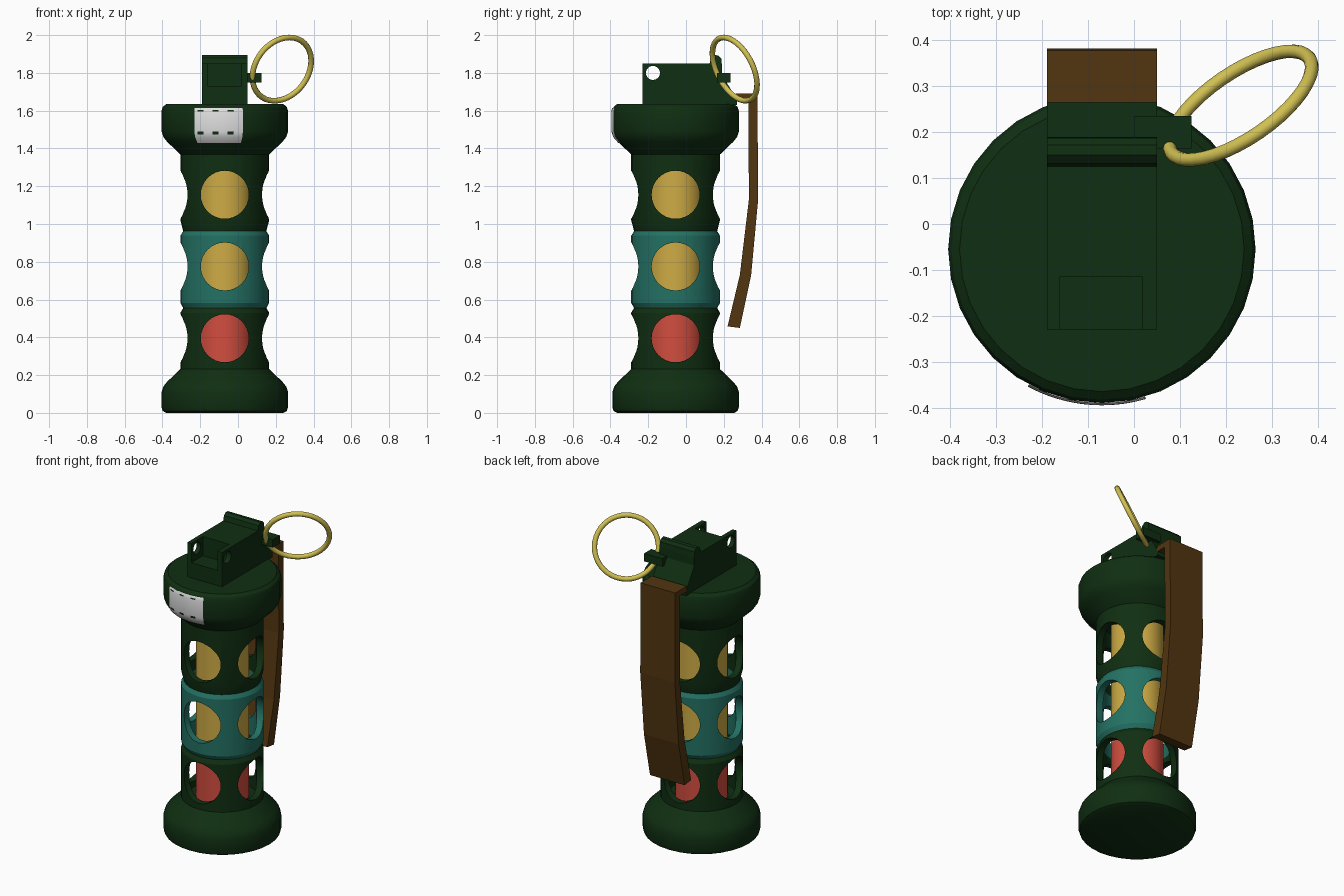
import bpy, bmesh, math
from mathutils import Vector

if "Cube" in bpy.data.objects:
    bpy.data.objects.remove(bpy.data.objects["Cube"], do_unlink=True)

CX, CY = -0.07, -0.055   # axis of the body


def material(name, rgb):
    m = bpy.data.materials.new(name)
    m.use_nodes = True
    m.diffuse_color = (*rgb, 1)
    m.node_tree.nodes["Principled BSDF"].inputs["Base Color"].default_value = (*rgb, 1)
    return m


GREEN = material("dark_green", (0.005, 0.028, 0.006))
TEAL = material("teal", (0.017, 0.165, 0.125))
OCHRE = material("ochre", (0.62, 0.41, 0.06))
RED = material("red", (0.64, 0.075, 0.05))
BRASS = material("brass", (0.64, 0.53, 0.085))
BROWN = material("brown", (0.085, 0.036, 0.005))
WHITE = material("white", (0.78, 0.78, 0.78))


def finish(name, bm, mats, smooth=None):
    bmesh.ops.recalc_face_normals(bm, faces=bm.faces)
    mesh = bpy.data.meshes.new(name)
    bm.to_mesh(mesh)
    bm.free()
    ob = bpy.data.objects.new(name, mesh)
    bpy.context.collection.objects.link(ob)
    for m in mats:
        mesh.materials.append(m)
    if smooth:
        shade(ob, smooth)
    return ob


def shade(ob, angle):
    bpy.ops.object.select_all(action='DESELECT')
    ob.select_set(True)
    bpy.context.view_layer.objects.active = ob
    bpy.ops.object.shade_smooth_by_angle(angle=math.radians(angle))


def lathe(name, profile, mat, steps=32, closed=False, smooth=30):
    """Revolve (radius, z) points about the body axis."""
    bm = bmesh.new()
    vs = [bm.verts.new((CX + r, CY, z)) for r, z in profile]
    es = [bm.edges.new(p) for p in zip(vs, vs[1:])]
    if closed:
        es.append(bm.edges.new((vs[-1], vs[0])))
    bmesh.ops.spin(bm, geom=vs + es, cent=(CX, CY, 0), axis=(0, 0, 1),
                   angle=math.tau, steps=steps)
    bmesh.ops.remove_doubles(bm, verts=bm.verts, dist=1e-4)
    return finish(name, bm, [mat], smooth)


def prism(name, outline, x0, x1, mat):
    """Extrude a (y, z) outline along x."""
    bm = bmesh.new()
    face = bm.faces.new([bm.verts.new((x0, y, z)) for y, z in outline])
    ext = bmesh.ops.extrude_face_region(bm, geom=[face])["geom"]
    bmesh.ops.translate(bm, vec=(x1 - x0, 0, 0),
                        verts=[v for v in ext if isinstance(v, bmesh.types.BMVert)])
    return finish(name, bm, [mat] if mat else [])


def box(name, lo, hi, mat):
    return prism(name, [(lo[1], lo[2]), (hi[1], lo[2]), (hi[1], hi[2]), (lo[1], hi[2])],
                 lo[0], hi[0], mat)


def rod(name, centre, radius, length, axis):
    bm = bmesh.new()
    bmesh.ops.create_cone(bm, cap_ends=True, segments=32, radius1=radius,
                          radius2=radius, depth=length)
    turn = Vector(axis).to_track_quat('Z', 'Y').to_matrix()
    bmesh.ops.rotate(bm, verts=bm.verts, matrix=turn)
    bmesh.ops.translate(bm, verts=bm.verts, vec=centre)
    return finish(name, bm, [])


def cut(ob, cutters):
    """Subtract the cutters, keep the result and drop the cutters."""
    for c in cutters:
        c.hide_render = True
        mod = ob.modifiers.new("cut", 'BOOLEAN')
        mod.operation, mod.solver, mod.object = 'DIFFERENCE', 'EXACT', c
    graph = bpy.context.evaluated_depsgraph_get()
    mesh = bpy.data.meshes.new_from_object(ob.evaluated_get(graph))
    ob.modifiers.clear()
    ob.data = mesh
    for c in cutters:
        bpy.data.objects.remove(c, do_unlink=True)
    for p in mesh.polygons:
        p.material_index = 0


# End caps
lathe("bottom_cap", [(0, 0), (0.31, 0), (0.328, 0.01), (0.335, 0.03), (0.335, 0.11),
                     (0.325, 0.14), (0.305, 0.165), (0.235, 0.232), (0, 0.232)], GREEN)
CAP = [(0.235, 1.368), (0.305, 1.435), (0.325, 1.46), (0.335, 1.49),
       (0.335, 1.6), (0.328, 1.62), (0.31, 1.635)]
lathe("top_cap", [(0, 1.368)] + CAP + [(0, 1.635)], GREEN)

# Hollow tube in three sections, each bored through on both axes
OUT, IN, NECK = 0.235, 0.195, 0.22
sections = [
    ("lower_tube", GREEN, 0.395, [(OUT, 0.23), (OUT, 0.53), (NECK, 0.555)]),
    ("middle_tube", TEAL, 0.775, [(NECK, 0.555), (OUT, 0.582), (OUT, 0.938), (NECK, 0.962)]),
    ("upper_tube", GREEN, 1.155, [(NECK, 0.962), (OUT, 1.02), (OUT, 1.37)]),
]
for name, mat, z, outer in sections:
    tube = lathe(name, outer + [(IN, outer[-1][1]), (IN, outer[0][1])], mat,
                 closed=True, smooth=None)
    cut(tube, [rod("bore", (CX, CY, z), 0.127, 1, a) for a in ((1, 0, 0), (0, 1, 0))])
    shade(tube, 25)

# Coloured core
lathe("lower_core", [(0, 0.23), (0.15, 0.23), (0.15, 0.56), (0, 0.56)], RED)
lathe("upper_core", [(0, 0.56), (0.15, 0.56), (0.15, 1.37), (0, 1.37)], OCHRE)

# Fuse housing: forked block with a rounded hinge at the back
X0, X1 = -0.19, 0.05
housing = prism("fuse_housing", [
    (-0.23, 1.63), (-0.23, 1.85), (0.125, 1.85), (0.132, 1.88), (0.15, 1.895),
    (0.172, 1.892), (0.187, 1.875), (0.19, 1.84), (0.19, 1.79), (0.27, 1.66),
    (0.27, 1.63)], X0, X1, GREEN)
cut(housing, [box("pocket", (-0.162, -0.4, 1.73), (0.018, -0.115, 2.0), None),
              rod("pin_hole", (CX, -0.175, 1.8), 0.037, 1, (1, 0, 0))])
box("pin_lug", (0.0, 0.165, 1.75), (0.125, 0.235, 1.80), GREEN)

# Bent lever
prism("lever", [
    (0.265, 1.69), (0.378, 1.69), (0.382, 1.13), (0.345, 0.73), (0.285, 0.45),
    (0.22, 0.458), (0.285, 0.73), (0.333, 1.13), (0.33, 1.655), (0.265, 1.655)],
    X0, X1, BROWN)

# Pull ring
bpy.ops.mesh.primitive_torus_add(major_radius=0.182, minor_radius=0.015,
                                 major_segments=40, minor_segments=10,
                                 location=(0.232, 0.258, 1.82))
ring = bpy.context.object
ring.name = "pull_ring"
ring.rotation_euler = Vector((-0.52, 0.76, 0.39)).to_track_quat('Z', 'Y').to_euler()
ring.data.materials.append(BRASS)
shade(ring, 60)


# Worn label wrapped on the front of the top cap
def cap_radius(z):
    for (r0, z0), (r1, z1) in zip(CAP, CAP[1:]):
        if z0 <= z <= z1:
            return r0 + (r1 - r0) * (z - z0) / (z1 - z0)


bm = bmesh.new()
COLS = 16
rows = []
for z in (1.43, 1.46, 1.475, 1.49, 1.595, 1.603, 1.615):
    r = cap_radius(z) + 0.005
    row = []
    for i in range(COLS + 1):
        a = math.asin((-0.16 + 0.255 * i / COLS) / 0.337)
        row.append(bm.verts.new((CX + r * math.sin(a), CY - r * math.cos(a), z)))
    rows.append(row)
for j, (low, high) in enumerate(zip(rows, rows[1:])):
    for i in range(COLS):
        f = bm.faces.new((low[i], low[i + 1], high[i + 1], high[i]))
        # chipped flecks in the two narrow bands
        f.material_index = 1 if (j == 2 or j == 4) and i % 5 in (1, 2) else 0
finish("label", bm, [WHITE, GREEN], 30)
